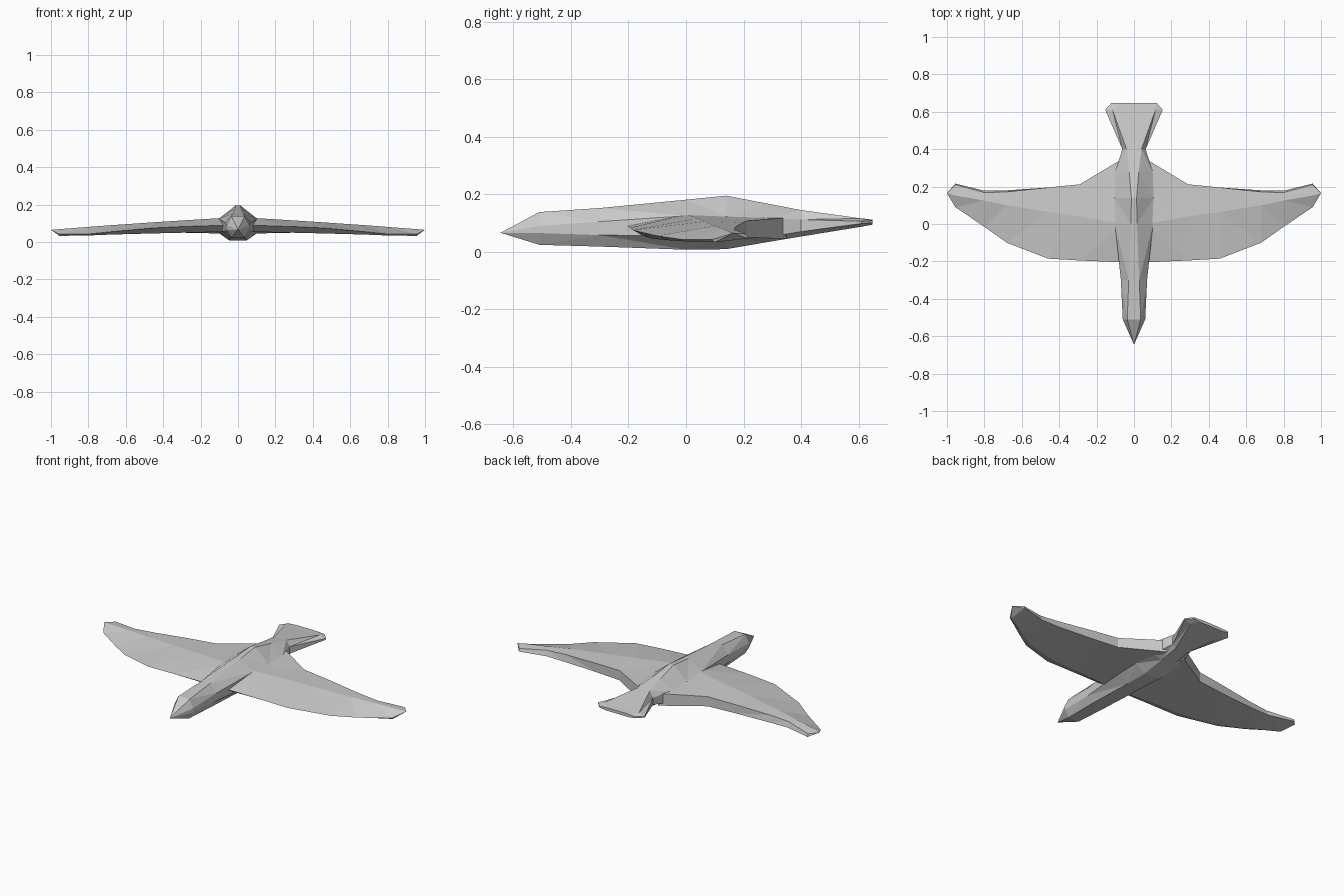
import bpy, bmesh

plumage = bpy.data.materials.new("pale grey")
plumage.diffuse_color = (0.6, 0.6, 0.6, 1)


def loft(name, rings, start=None, end=None):
    """Skin equal-sized rings; close each end with a point or a flat cap."""
    bm = bmesh.new()
    loops = [[bm.verts.new(p) for p in ring] for ring in rings]
    n = len(loops[0])
    for a, b in zip(loops, loops[1:]):
        for i in range(n):
            j = (i + 1) % n
            bm.faces.new((a[i], a[j], b[j], b[i]))
    for loop, tip in ((loops[0], start), (loops[-1], end)):
        if tip is None:
            bm.faces.new(loop)
        else:
            v = bm.verts.new(tip)
            for i in range(n):
                bm.faces.new((loop[i], loop[(i + 1) % n], v))
    bmesh.ops.triangulate(bm, faces=[f for f in bm.faces if len(f.verts) == 4])
    bmesh.ops.recalc_face_normals(bm, faces=bm.faces[:])
    mesh = bpy.data.meshes.new(name)
    bm.to_mesh(mesh)
    bm.free()
    mesh.materials.append(plumage)
    obj = bpy.data.objects.new(name, mesh)
    bpy.context.collection.objects.link(obj)
    return obj


def body_ring(y, wt, zt, w, zhi, zlo, wb, zb):
    return [(-wt, y, zt), (wt, y, zt), (w, y, zhi), (w, y, zlo),
            (wb, y, zb), (-wb, y, zb), (-w, y, zlo), (-w, y, zhi)]


# Body with beak tip and fanned tail:
# y, top half width, top z, side half width, side z high / low, bottom half width, bottom z
body = [
    (-0.51, 0.036, 0.138, 0.060, 0.090, 0.065, 0.035, 0.024),
    (-0.30, 0.028, 0.152, 0.070, 0.105, 0.058, 0.042, 0.018),
    (0.00, 0.016, 0.181, 0.102, 0.125, 0.055, 0.045, 0.007),
    (0.14, 0.014, 0.195, 0.105, 0.122, 0.050, 0.042, 0.009),
    (0.28, 0.025, 0.168, 0.100, 0.118, 0.050, 0.040, 0.033),
    (0.40, 0.040, 0.145, 0.062, 0.112, 0.070, 0.040, 0.053),
    (0.61, 0.115, 0.116, 0.154, 0.106, 0.098, 0.110, 0.087),
    (0.648, 0.060, 0.112, 0.120, 0.108, 0.100, 0.080, 0.094),
]
loft("body", [body_ring(*r) for r in body], start=(0, -0.645, 0.066))

# Wing sections: x, then (y, z) of leading edge, ridge, trailing top,
# trailing bottom and underside front
wing = [
    (0.06, (-0.205, .090), (0.00, .130), (0.350, .118), (0.350, .045), (-0.15, .055)),
    (0.29, (-0.195, .083), (0.04, .116), (0.212, .108), (0.212, .050), (-0.13, .050)),
    (0.46, (-0.185, .075), (0.065, .105), (0.195, .100), (0.195, .048), (-0.12, .046)),
    (0.68, (-0.100, .055), (0.10, .090), (0.172, .086), (0.180, .045), (-0.06, .040)),
    (0.80, (-0.015, .043), (0.125, .081), (0.168, .077), (0.178, .045), (0.01, .035)),
    (0.955, (0.090, .042), (0.152, .069), (0.210, .062), (0.216, .046), (0.10, .033)),
]
for side, name in ((1, "right_wing"), (-1, "left_wing")):
    rings = [[(side * s[0], y, z) for y, z in s[1:]] for s in wing]
    loft(name, rings, end=(side * 1.0, 0.165, 0.065))
